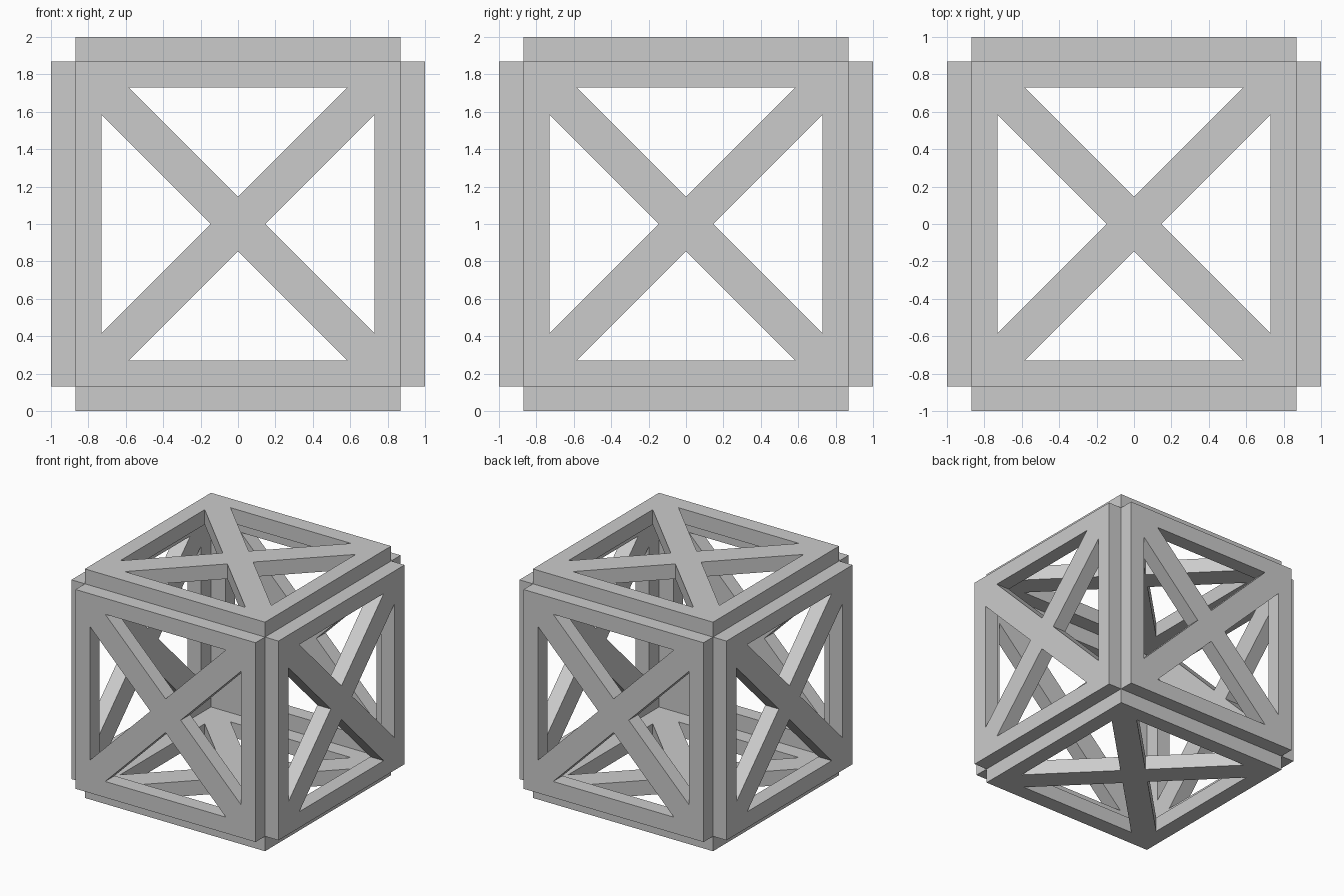
import bpy, bmesh, math
from mathutils import Matrix, Vector

if "Cube" in bpy.data.objects:
    bpy.data.objects.remove(bpy.data.objects["Cube"])

OUTER = 0.87    # half width of a panel
INNER = 0.73    # half width inside the border
TIP = 0.147     # half width of the diagonal braces, along an axis
THICK = 0.13    # panel thickness

grey = bpy.data.materials.new("light_grey")
grey.diffuse_color = (0.6, 0.6, 0.6, 1)
grey.use_nodes = True
grey.node_tree.nodes["Principled BSDF"].inputs["Base Color"].default_value = grey.diffuse_color


def panel_mesh():
    """Square frame with crossed braces, outer surface at z = 1."""
    bm = bmesh.new()

    def face(points, turn=0):
        rot = Matrix.Rotation(turn * math.pi / 2, 3, 'Z')
        bm.faces.new([bm.verts.new(rot @ Vector((x, y, 1 - THICK))) for x, y in points])

    e = INNER - TIP
    for k in range(4):
        # border bar
        face([(OUTER, -OUTER), (OUTER, OUTER), (INNER, e), (INNER, -e)], k)
        # diagonal brace from corner to middle
        face([(OUTER, OUTER), (e, INNER), (0, TIP), (TIP, 0), (INNER, e)], k)
    # middle of the cross
    face([(TIP, 0), (0, TIP), (-TIP, 0), (0, -TIP)])
    bmesh.ops.remove_doubles(bm, verts=bm.verts[:], dist=1e-4)

    # thickness
    top = bmesh.ops.extrude_face_region(bm, geom=bm.faces[:], use_keep_orig=True)
    moved = [g for g in top["geom"] if isinstance(g, bmesh.types.BMVert)]
    bmesh.ops.translate(bm, verts=moved, vec=(0, 0, THICK))
    bmesh.ops.recalc_face_normals(bm, faces=bm.faces[:])

    me = bpy.data.meshes.new("braced_panel")
    bm.to_mesh(me)
    bm.free()
    me.materials.append(grey)
    return me


# six panels around the cube
panel = panel_mesh()
sides = {
    "top_panel": (0, 'X'), "bottom_panel": (180, 'X'),
    "front_panel": (90, 'X'), "back_panel": (-90, 'X'),
    "right_panel": (90, 'Y'), "left_panel": (-90, 'Y'),
}
for name, (angle, axis) in sides.items():
    ob = bpy.data.objects.new(name, panel)
    ob.matrix_world = Matrix.Translation((0, 0, 1)) @ Matrix.Rotation(math.radians(angle), 4, axis)
    bpy.context.collection.objects.link(ob)
